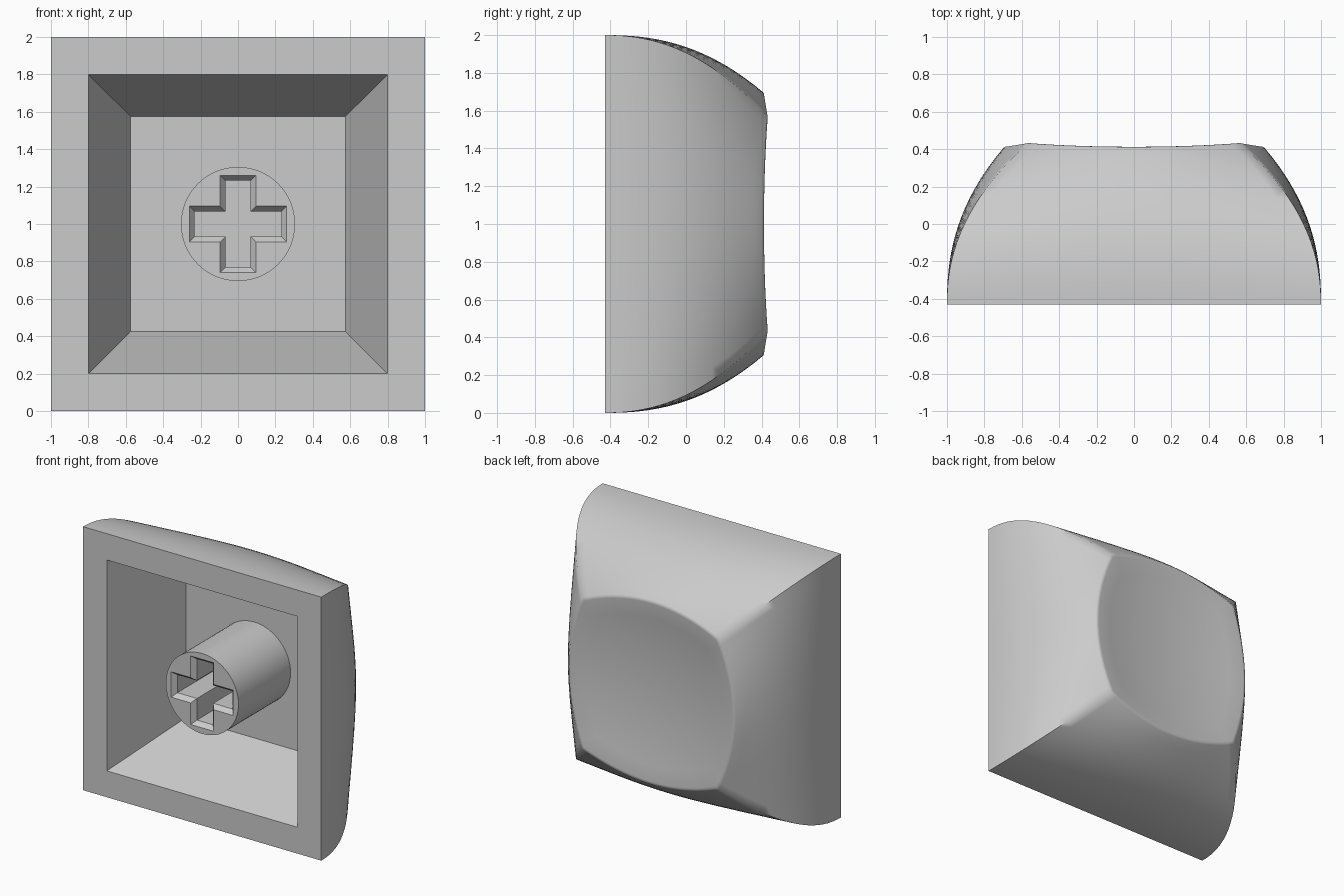
import bpy, bmesh, math
from mathutils import Matrix

if "Cube" in bpy.data.objects:
    bpy.data.objects.remove(bpy.data.objects["Cube"])

FRONT, FLOOR, MID_Z = -0.43, 0.195, 1.0
N = 24  # segments along each side of the cap

grey = bpy.data.materials.new("light grey")
grey.diffuse_color = (0.6, 0.6, 0.6, 1)
grey.use_nodes = True
grey.node_tree.nodes["Principled BSDF"].inputs["Base Color"].default_value = grey.diffuse_color


def finish(bm, name, angle):
    bmesh.ops.recalc_face_normals(bm, faces=bm.faces)
    mesh = bpy.data.meshes.new(name)
    bm.to_mesh(mesh)
    bm.free()
    mesh.materials.append(grey)
    ob = bpy.data.objects.new(name, mesh)
    bpy.context.collection.objects.link(ob)
    bpy.ops.object.select_all(action='DESELECT')
    ob.select_set(True)
    bpy.context.view_layer.objects.active = ob
    if angle:
        bpy.ops.object.shade_smooth_by_angle(angle=math.radians(angle))
    return ob


def dish(x, z):
    return 0.358 + 0.12 * (x * x + z * z)


def outline(corner, middle):
    """Square outline whose four sides bow out from corner to middle."""
    pts = []
    for side in range(4):
        c, s = [(1, 0), (0, 1), (-1, 0), (0, -1)][side]
        for i in range(N):
            u = 2 * i / N - 1
            a, b = u * corner, corner + (middle - corner) * (1 - u * u)
            pts.append((a * c + b * s, b * c - a * s))
    return pts


def bridge(bm, a, b):
    for i in range(len(a)):
        j = (i + 1) % len(a)
        bm.faces.new((a[i], a[j], b[j], b[i]))


# Cap: cavity, front lip, bowed sides and dished back in one skin
bm = bmesh.new()


def ring(pts, depth):
    return [bm.verts.new((x, depth(x, z), z + MID_Z)) for x, z in pts]


rim = outline(0.575, 0.70)
rings = [ring(outline(0.575, 0.575), lambda x, z: FLOOR),
         ring(outline(0.80, 0.80), lambda x, z: FRONT)]
LEVELS = 18
for k in range(LEVELS + 1):
    t = k / LEVELS
    pts = outline(1 - 0.425 * t ** 2.2, 1 - 0.30 * t ** 2.35)
    rings.append([bm.verts.new((x, FRONT + (dish(*r) - 0.012 - FRONT) * t, z + MID_Z))
                  for (x, z), r in zip(pts, rim)])
for f in (0.987, 0.965, 0.8, 0.6, 0.4, 0.2):
    soft = 0.003 if f == 0.987 else 0
    rings.append(ring([(x * f, z * f) for x, z in rim],
                      lambda x, z: dish(x, z) - soft))
for a, b in zip(rings, rings[1:]):
    bridge(bm, a, b)
bm.faces.new(rings[0])
tip = bm.verts.new((0, dish(0, 0), MID_Z))
last = rings[-1]
for i in range(len(last)):
    bm.faces.new((last[i], last[(i + 1) % len(last)], tip))
finish(bm, "key_cap", 55)

# Cross-shaped cutter: chamfered mouth, then straight walls
bm = bmesh.new()
loops = []
for y, inset in ((FRONT - 0.035, -0.028), (FRONT + 0.035, 0.028), (FRONT + 0.5, 0.028)):
    w, r = 0.096 - inset, 0.26 - inset
    arm = [(w, w), (w, r), (-w, r)]
    pts = []
    for c, s in ((1, 0), (0, 1), (-1, 0), (0, -1)):
        pts += [(x * c - z * s, x * s + z * c) for x, z in arm]
    loops.append([bm.verts.new((x, y, z + MID_Z)) for x, z in pts])
for a, b in zip(loops, loops[1:]):
    bridge(bm, a, b)
bm.faces.new(loops[0])
bm.faces.new(loops[-1])
cutter = finish(bm, "socket_cutter", 0)
cutter.hide_render = True

# Round stem with the cross socket
bm = bmesh.new()
length = FLOOR + 0.01 - FRONT
bmesh.ops.create_cone(bm, cap_ends=True, segments=64, radius1=0.305, radius2=0.305,
                      depth=length,
                      matrix=Matrix.Translation((0, FRONT + length / 2, MID_Z))
                      @ Matrix.Rotation(math.pi / 2, 4, 'X'))
stem = finish(bm, "stem", 0)
cut = stem.modifiers.new("socket", 'BOOLEAN')
cut.operation, cut.solver, cut.object = 'DIFFERENCE', 'EXACT', cutter
bpy.ops.object.modifier_apply(modifier="socket")
bpy.data.objects.remove(cutter)
bpy.ops.object.shade_smooth_by_angle(angle=math.radians(30))
